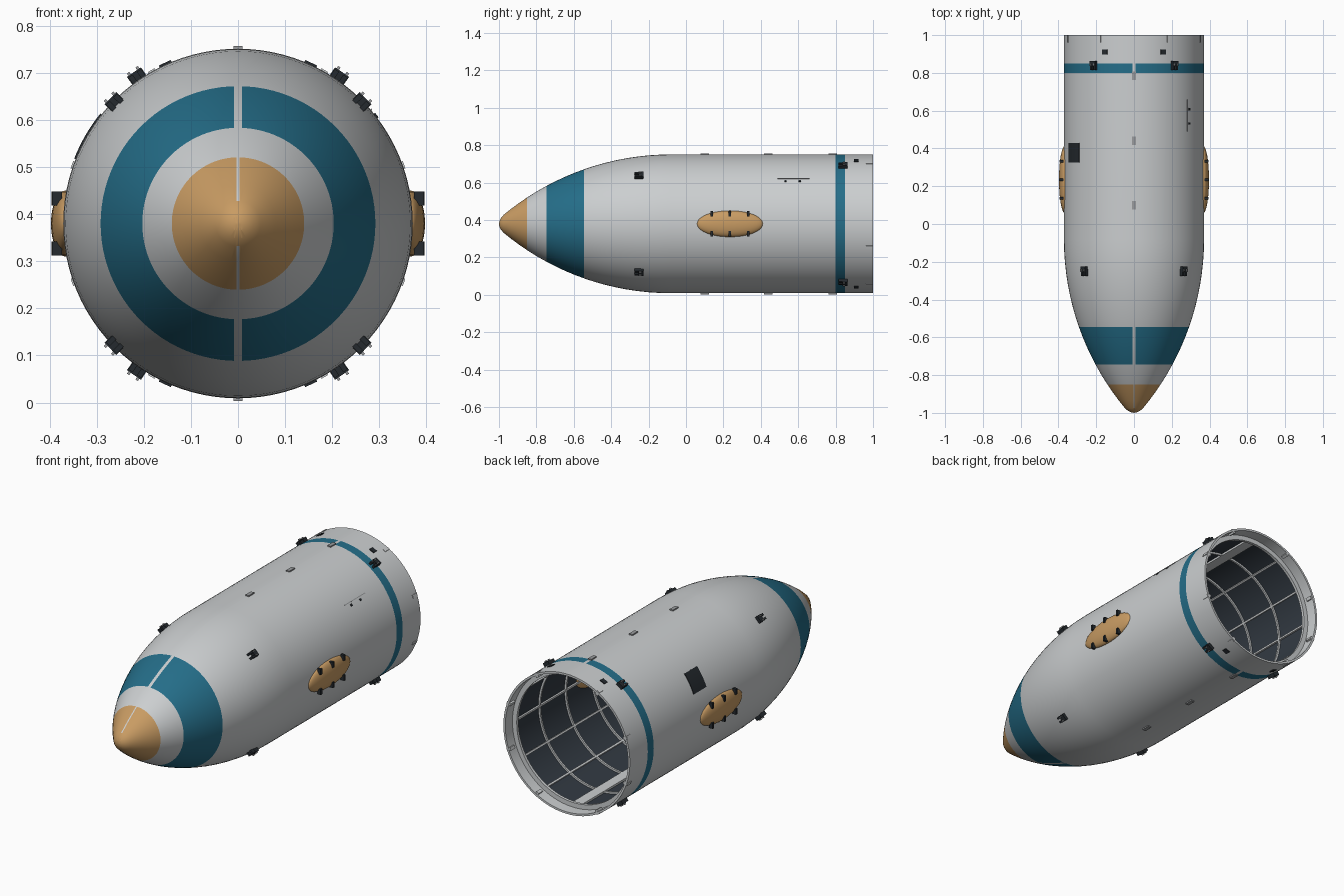
import bpy, bmesh, math
from mathutils import Matrix, Vector

if "Cube" in bpy.data.objects:
    bpy.data.objects.remove(bpy.data.objects["Cube"])

R, AXIS_Z, SHOULDER, OGIVE = 0.371, 0.38, -0.08, 0.95
made = []


def material(name, rgb):
    m = bpy.data.materials.new(name)
    m.use_nodes = True
    m.diffuse_color = (*rgb, 1)
    m.node_tree.nodes["Principled BSDF"].inputs["Base Color"].default_value = (*rgb, 1)
    return m


WHITE = material("shell white", (0.60, 0.62, 0.63))
TEAL = material("teal band", (0.018, 0.155, 0.25))
TAN = material("tan cap", (0.58, 0.33, 0.125))
DARK = material("dark fitting", (0.018, 0.023, 0.028))
LINING = material("inner lining", (0.032, 0.042, 0.055))
GREY = material("clip grey", (0.32, 0.33, 0.34))


def radius(y):
    """Outer radius: a tangent ogive running into a cylinder."""
    d = max(0, SHOULDER - y)
    rho = (R * R + OGIVE * OGIVE) / (2 * R)
    return math.sqrt(rho * rho - d * d) + R - rho


def finish(bm, name, mats):
    bmesh.ops.recalc_face_normals(bm, faces=bm.faces)
    mesh = bpy.data.meshes.new(name)
    bm.to_mesh(mesh)
    bm.free()
    for m in mats:
        mesh.materials.append(m)
    ob = bpy.data.objects.new(name, mesh)
    ob.location.z = AXIS_Z
    bpy.context.collection.objects.link(ob)
    made.append(ob)
    return ob


def sweep(profile, a0=0, a1=360, n=96, closed=True):
    """Turn (y, r) points about the long axis, from angle a0 to a1."""
    bm = bmesh.new()
    full = a1 - a0 == 360
    rows = []
    for i in range(n if full else n + 1):
        a = math.radians(a0 + (a1 - a0) * i / n)
        rows.append([bm.verts.new((r * math.cos(a), y, r * math.sin(a))) for y, r in profile])
    count = len(profile)
    for i in range(n):
        p, q = rows[i], rows[(i + 1) % len(rows)]
        for j in range(count if closed else count - 1):
            k = (j + 1) % count
            bm.faces.new((p[j], p[k], q[k], q[j]))
    if closed and not full:
        bm.faces.new(rows[0])
        bm.faces.new(rows[-1])
    bmesh.ops.remove_doubles(bm, verts=bm.verts, dist=1e-5)
    return bm


def band(y0, y1, lift, depth, steps=1):
    """Closed profile following the shell, from lift above it to depth below."""
    ys = [y0 + (y1 - y0) * i / steps for i in range(steps + 1)]
    return [(y, radius(y) + lift) for y in ys] + [(y, radius(y) - depth) for y in reversed(ys)]


def boxes(bm, angle, y, r, size, shift=0):
    """Box set on the shell: size is (around, along, outward)."""
    m = (Matrix.Rotation(math.radians(90 - angle), 4, 'Y')
         @ Matrix.Translation((shift, y, r)) @ Matrix.Diagonal((*size, 1)))
    bmesh.ops.create_cube(bm, size=1, matrix=m)


def box_set(name, mat, items):
    bm = bmesh.new()
    for item in items:
        boxes(bm, *item)
    return finish(bm, name, [mat])


def quadrants(a):
    return (a, 180 - a, 180 + a, -a)


# Hollow shell: nose, ogive, cylinder, aft flange, lining
ys = [-0.975, -0.935, -0.895, -0.85, -0.8, -0.745, -0.695, -0.645, -0.595, -0.545]
ys += [-0.5 + 0.06 * i for i in range(8)] + [0.8, 0.85, 1]
outer = [(-1, 0), (-0.997, 0.016), (-0.989, 0.032)] + [(y, radius(y)) for y in ys]
flange = [(1, 0.36), (0.94, 0.36), (0.94, 0.335), (0.925, 0.335)]
inner = [(y, radius(y) - 0.012) for y in [0.925] + ys[-3::-1] if y > -0.9]
bm = sweep(outer + flange + inner + [(-0.92, 0)], closed=False)
for x in (-0.008, -0.003, 0.003, 0.008):
    bmesh.ops.bisect_plane(bm, geom=bm.verts[:] + bm.edges[:] + bm.faces[:],
                           plane_co=(x, 0, 0), plane_no=(1, 0, 0))
for f in bm.faces:
    c = f.calc_center_median()
    y, gap = c.y, abs(c.x)
    outside = y < -0.95 or math.hypot(c.x, c.z) > radius(y) - 0.006
    if not outside:
        f.material_index = 0 if y > 0.924 else 3
    elif y < -0.85:
        f.material_index = 0 if gap < 0.003 and y > -0.975 else 2
    elif (-0.745 < y < -0.545 or 0.8 < y < 0.85) and gap > 0.008:
        f.material_index = 1
finish(bm, "fairing_shell", [WHITE, TEAL, TAN, LINING])

# Inner stiffening grid: hoops, stringers and wide seam beams
for i in range(6):
    y = 0.72 - 0.22 * i
    finish(sweep(band(y - 0.005, y + 0.005, -0.011, 0.022)), "inner_hoop", [WHITE])
for a in range(0, 360, 30):
    half = 4.5 if a in (90, 270) else 0.8
    finish(sweep(band(-0.7, 0.93, -0.011, 0.022, 24), a - half, a + half, 2),
           "seam_beam" if half > 1 else "inner_stringer", [WHITE])

# Side blisters with dark straps
for side, name in ((1, "left"), (-1, "right")):
    bm = bmesh.new()
    bmesh.ops.create_uvsphere(bm, u_segments=40, v_segments=20, radius=1,
                              matrix=Matrix.Translation((side * 0.366, 0.235, 0))
                              @ Matrix.Diagonal((0.031, 0.178, 0.07, 1)))
    finish(bm, name + "_blister", [TAN])
    base = 0 if side > 0 else 180
    box_set(name + "_blister_straps", DARK,
            [(base, y, 0.384, (0.03, 0.013, 0.02 + extra), s * 0.053)
             for y, extra in ((0.137, 0), (0.235, 0.004), (0.333, 0)) for s in (-1, 1)])

# Dark brackets with prongs and pale pins, four at each station
for y, a, label in ((-0.25, 44.5, "front"), (0.84, 55.5, "aft")):
    r = radius(y)
    blocks, pins = [], []
    for q in quadrants(a):
        blocks.append((q, y + 0.01, r + 0.006, (0.036, 0.028, 0.026)))
        for s in (-1, 1):
            blocks.append((q, y - 0.012, r + 0.005, (0.011, 0.026, 0.022), s * 0.011))
            pins.append((q, y + 0.005, r + 0.018, (0.006, 0.012, 0.014), s * 0.011))
    box_set(label + "_brackets", DARK, blocks)
    box_set(label + "_bracket_pins", GREY, pins)
box_set("aft_sockets", DARK,
        [(q, 0.91, R, (0.028, 0.026, 0.008)) for q in quadrants(65.5)])

# Seam latches along top and bottom, and clips on the aft rim
box_set("seam_latches", GREY,
        [(a, y, R, (0.02, 0.045, 0.012)) for a in (90, -90) for y in (0.1, 0.44, 0.785)])
box_set("rim_clips", WHITE,
        [(q, 0.98, 0.362, (0.016, 0.036, 0.024)) for a in (19.5, 60.5) for q in quadrants(a)])

# Access panel, vent dots and thin rail on the cylinder
finish(sweep(band(0.325, 0.43, 0.003, 0.004), 141.4, 158.4, 8), "access_panel", [DARK])
box_set("vent_ports", DARK, [(38, y, R, (0.012, 0.012, 0.006)) for y in (0.532, 0.608)])
box_set("thin_rail", GREY, [(40.5, 0.575, R, (0.004, 0.17, 0.005))])

# Smooth curved surfaces while keeping edges crisp
bpy.ops.object.select_all(action='DESELECT')
for ob in made:
    ob.select_set(True)
bpy.context.view_layer.objects.active = made[0]
bpy.ops.object.shade_smooth_by_angle(angle=math.radians(30))
